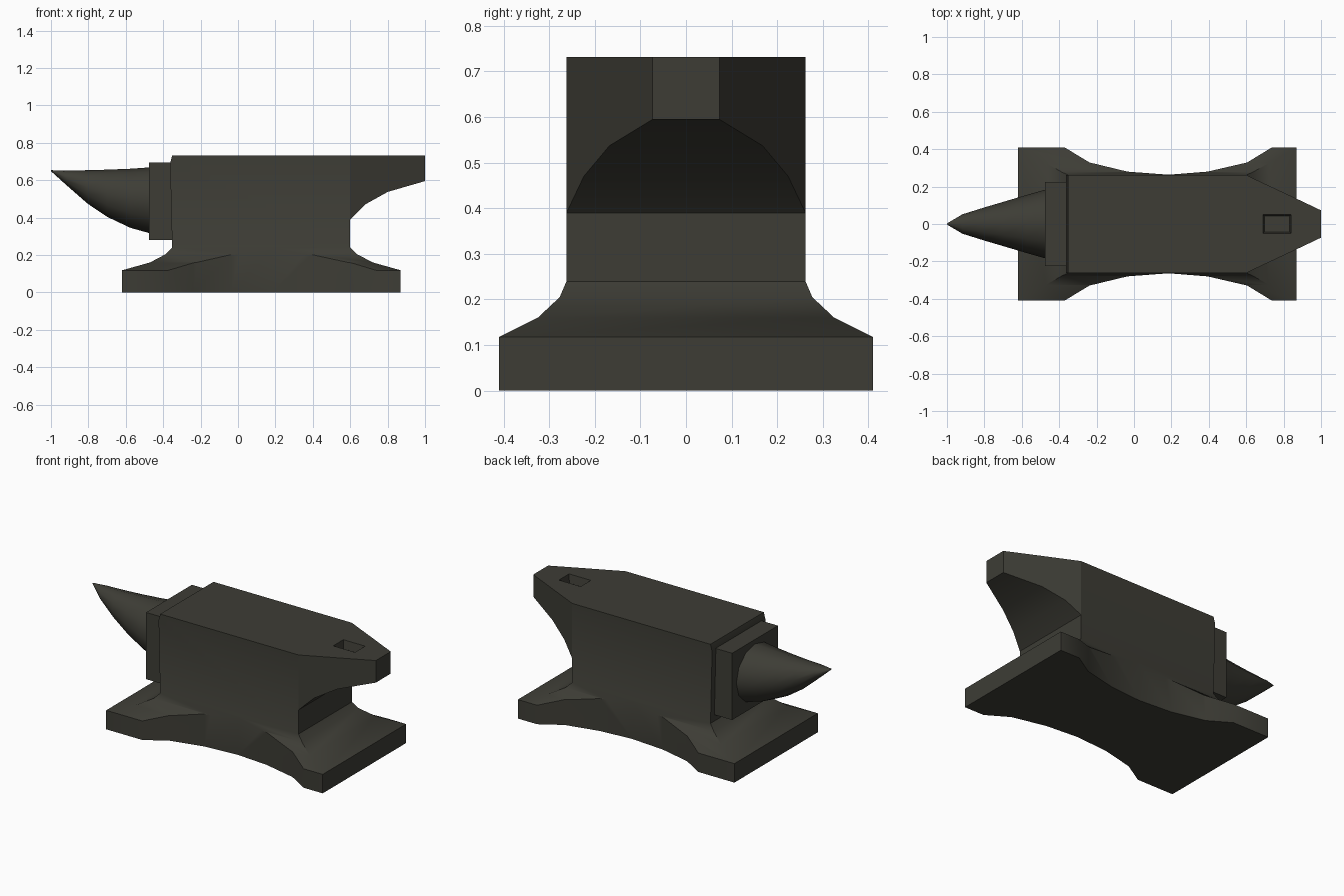
import bpy, bmesh, math
from mathutils import Vector

if "Cube" in bpy.data.objects:
    bpy.data.objects.remove(bpy.data.objects["Cube"])

iron = bpy.data.materials.new("dark iron")
iron.diffuse_color = (0.047, 0.046, 0.036, 1)
iron.use_nodes = True
iron.node_tree.nodes["Principled BSDF"].inputs["Base Color"].default_value = iron.diffuse_color


def make(name, bm):
    bmesh.ops.recalc_face_normals(bm, faces=bm.faces)
    me = bpy.data.meshes.new(name)
    bm.to_mesh(me)
    bm.free()
    me.materials.append(iron)
    ob = bpy.data.objects.new(name, me)
    bpy.context.collection.objects.link(ob)
    return ob


def prism(name, pts, place, lo, hi):
    """Extrude a 2D outline from lo to hi; place maps (a, b, depth) to xyz."""
    bm = bmesh.new()
    f = bm.faces.new([bm.verts.new(place(a, b, lo)) for a, b in pts])
    ext = bmesh.ops.extrude_face_region(bm, geom=[f])["geom"]
    step = Vector(place(0, 0, hi)) - Vector(place(0, 0, lo))
    bmesh.ops.translate(bm, verts=[v for v in ext if isinstance(v, bmesh.types.BMVert)], vec=step)
    return make(name, bm)


def loft(name, rings):
    """Skin a row of equal-sized closed rings and cap the ends."""
    bm = bmesh.new()
    rows = [[bm.verts.new(p) for p in r] for r in rings]
    n = len(rows[0])
    for a, b in zip(rows, rows[1:]):
        for i in range(n):
            bm.faces.new((a[i], a[(i + 1) % n], b[(i + 1) % n], b[i]))
    bm.faces.new(rows[0])
    bm.faces.new(rows[-1])
    return make(name, bm)


def boolean(ob, cutter, op):
    cutter.hide_render = True
    m = ob.modifiers.new("cut", 'BOOLEAN')
    m.operation, m.object, m.solver = op, cutter, 'EXACT'
    bpy.context.view_layer.objects.active = ob
    bpy.ops.object.modifier_apply(modifier=m.name)
    bpy.data.objects.remove(cutter)


def smooth(ob, deg):
    bpy.ops.object.select_all(action='DESELECT')
    ob.select_set(True)
    bpy.context.view_layer.objects.active = ob
    bpy.ops.object.shade_smooth_by_angle(angle=math.radians(deg))


# Body: front profile intersected with the flared side profile
front = [(-0.62, 0), (0.87, 0), (0.87, 0.118), (0.72, 0.16), (0.635, 0.205), (0.6, 0.24),
         (0.6, 0.732), (-0.352, 0.732), (-0.363, 0.69), (-0.352, 0.24),
         (-0.385, 0.205), (-0.47, 0.16), (-0.62, 0.118)]
body = prism("body_and_base", front, lambda a, b, d: (a, d, b), -0.6, 0.6)
half = [(0.41, -0.1), (0.41, 0.118), (0.325, 0.16), (0.277, 0.205), (0.262, 0.24), (0.262, 0.9)]
side = half + [(-y, z) for y, z in reversed(half)]
boolean(body, prism("side_helper", side, lambda a, b, d: (d, a, b), -1, 1.2), 'INTERSECT')

# Concave scoops along both long sides of the base
scoop = [(-0.523, 0.5), (-0.372, 0.41), (-0.238, 0.329), (-0.035, 0.28), (0.185, 0.2635),
         (0.393, 0.28), (0.605, 0.329), (0.738, 0.41), (0.886, 0.5)]
for s in (-1, 1):
    boolean(body, prism("scoop_helper", scoop, lambda a, b, d: (a, s * b, d), -0.2, 0.9), 'DIFFERENCE')
smooth(body, 40)

# Tapered heel with arched underside: x, half width, underside height
heel = loft("heel", [[(x, -w, z), (x, w, z), (x, w, 0.732), (x, -w, 0.732)] for x, w, z in
                     [(0.6, 0.262, 0.39), (0.68, 0.224, 0.47), (0.8, 0.168, 0.537), (1.0, 0.073, 0.595)]])
# Square tool hole, slightly narrowing
hole = loft("hole_helper", [[(0.765 + sx * (0.075 - t), sy * (0.05 - t), z)
                             for sx, sy in ((-1, -1), (1, -1), (1, 1), (-1, 1))]
                            for z, t in ((0.68, 0.008), (0.732, 0), (0.8, 0))])
boolean(heel, hole, 'DIFFERENCE')
smooth(heel, 40)

# Step block between body and horn
prism("step_block", [(-0.475, 0.28), (-0.34, 0.28), (-0.34, 0.695), (-0.475, 0.695)],
      lambda a, b, d: (a, d, b), -0.225, 0.225)

# Horn: x, top height, bottom height, half width
horn_rows = [(-0.46, 0.669, 0.313, 0.188), (-0.575, 0.661, 0.345, 0.155), (-0.7, 0.656, 0.404, 0.118),
             (-0.805, 0.653, 0.475, 0.087), (-0.917, 0.652, 0.573, 0.052), (-1.0, 0.653, 0.648, 0.003)]
N = 12
angles = [2 * math.pi * i / N for i in range(N)]
horn = loft("horn", [[(x, w * math.cos(a), (t + b) / 2 + (t - b) / 2 * math.sin(a)) for a in angles]
                     for x, t, b, w in horn_rows])
smooth(horn, 40)
